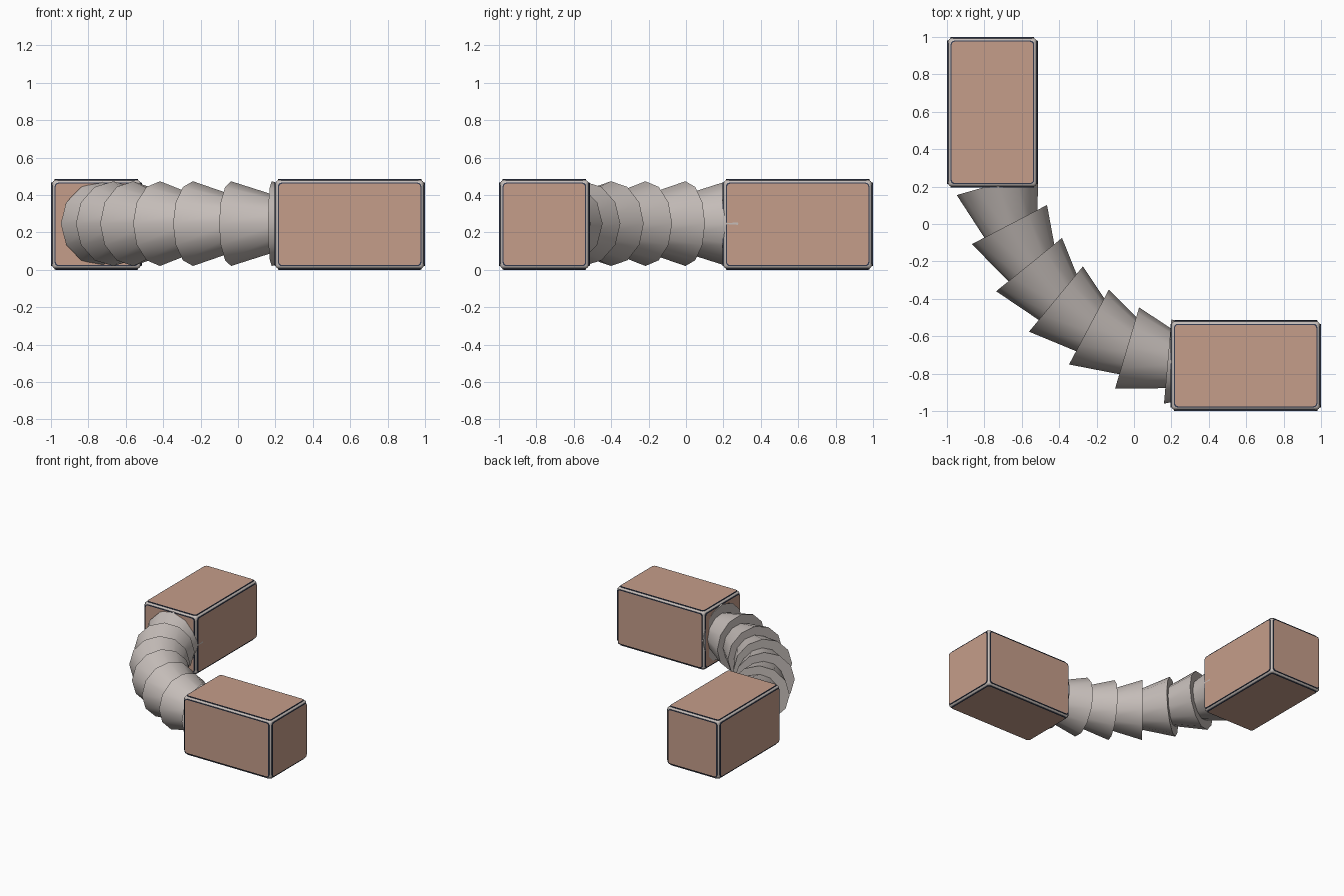
import bpy, bmesh, math
from mathutils import Vector, Matrix

if "Cube" in bpy.data.objects:
    bpy.data.objects.remove(bpy.data.objects["Cube"])


def material(name, rgb):
    m = bpy.data.materials.new(name)
    m.diffuse_color = (*rgb, 1)
    m.use_nodes = True
    m.node_tree.nodes["Principled BSDF"].inputs["Base Color"].default_value = m.diffuse_color
    return m


CLAY = material("clay_pink", (0.56, 0.34, 0.255))
GREY = material("warm_grey", (0.56, 0.51, 0.485))
NAVY = material("dark_navy", (0.035, 0.045, 0.08))


def finish(bm, name, mats, smooth=None):
    bmesh.ops.recalc_face_normals(bm, faces=bm.faces[:])
    me = bpy.data.meshes.new(name)
    bm.to_mesh(me)
    bm.free()
    for m in mats:
        me.materials.append(m)
    ob = bpy.data.objects.new(name, me)
    bpy.context.collection.objects.link(ob)
    if smooth:
        bpy.ops.object.select_all(action='DESELECT')
        ob.select_set(True)
        bpy.context.view_layer.objects.active = ob
        bpy.ops.object.shade_smooth_by_angle(angle=math.radians(smooth))
    return ob


def rounded_rect(hu, hv, r, steps=3):
    pts = []
    for k, (su, sv) in enumerate([(1, 1), (-1, 1), (-1, -1), (1, -1)]):
        for i in range(steps + 1):
            a = math.pi / 2 * (k + i / steps)
            pts.append((su * (hu - r) + r * math.cos(a), sv * (hv - r) + r * math.sin(a)))
    return pts


def block(name, center, dims):
    c, half = Vector(center), Vector(dims) / 2
    # rounded frame, set slightly below the panels
    bm = bmesh.new()
    bmesh.ops.create_cube(bm, size=1)
    for v in bm.verts:
        v.co = Vector(v.co[i] * 2 * (half[i] - 0.006) for i in range(3)) + c
    bmesh.ops.bevel(bm, geom=bm.edges[:], offset=0.02, segments=4, profile=0.5, affect='EDGES')
    finish(bm, name + "_frame", [GREY], 30)
    # six raised panels with dark rims
    bm = bmesh.new()
    for n in range(3):
        u, w = (n + 1) % 3, (n + 2) % 3
        for s in (-1, 1):
            rings = []
            for inset, depth in ((0.020, 0.012), (0.020, 0.001), (0.025, 0.0)):
                ring = []
                for a, b in rounded_rect(half[u] - inset, half[w] - inset, 0.018):
                    p = Vector((0, 0, 0))
                    p[n], p[u], p[w] = s * (half[n] - depth), a, b
                    ring.append(bm.verts.new(p + c))
                rings.append(ring)
            for lo, hi in zip(rings, rings[1:]):
                for i in range(len(lo)):
                    j = (i + 1) % len(lo)
                    bm.faces.new((lo[i], lo[j], hi[j], hi[i])).material_index = 1
            bm.faces.new(rings[-1])
            bm.faces.new(rings[0]).material_index = 1
    finish(bm, name + "_panels", [CLAY, NAVY])


W = 0.486
block("back_block", (-0.757, 0.597, W / 2), (W, 0.806, W))
block("right_block", (0.597, -0.757, W / 2), (0.806, W, W))

# curved duct of nested 12-sided cones, wide ends toward the back block
WIDE_CENTERS = [(-0.73, 0.217), (-0.666, -0.003), (-0.561, -0.217), (-0.417, -0.401),
                (-0.241, -0.551), (-0.037, -0.663), (0.18, -0.735)]
R, L = 0.2265, 0.30
for k, (x, y) in enumerate(WIDE_CENTERS):
    a = math.radians(16 + 11.5 * k)
    d, up = Vector((math.sin(a), -math.cos(a), 0)), Vector((0, 0, 1))
    rot = Matrix((up.cross(d), up, d)).transposed().to_4x4()
    pos = Vector((x, y, 0.247)) + d * L / 2
    bm = bmesh.new()
    bmesh.ops.create_cone(bm, cap_ends=True, segments=12, radius1=R,
                          radius2=R - L * math.tan(math.radians(17)), depth=L,
                          matrix=Matrix.Translation(pos) @ rot)
    finish(bm, f"duct_cone_{k + 1}", [GREY], 40)
